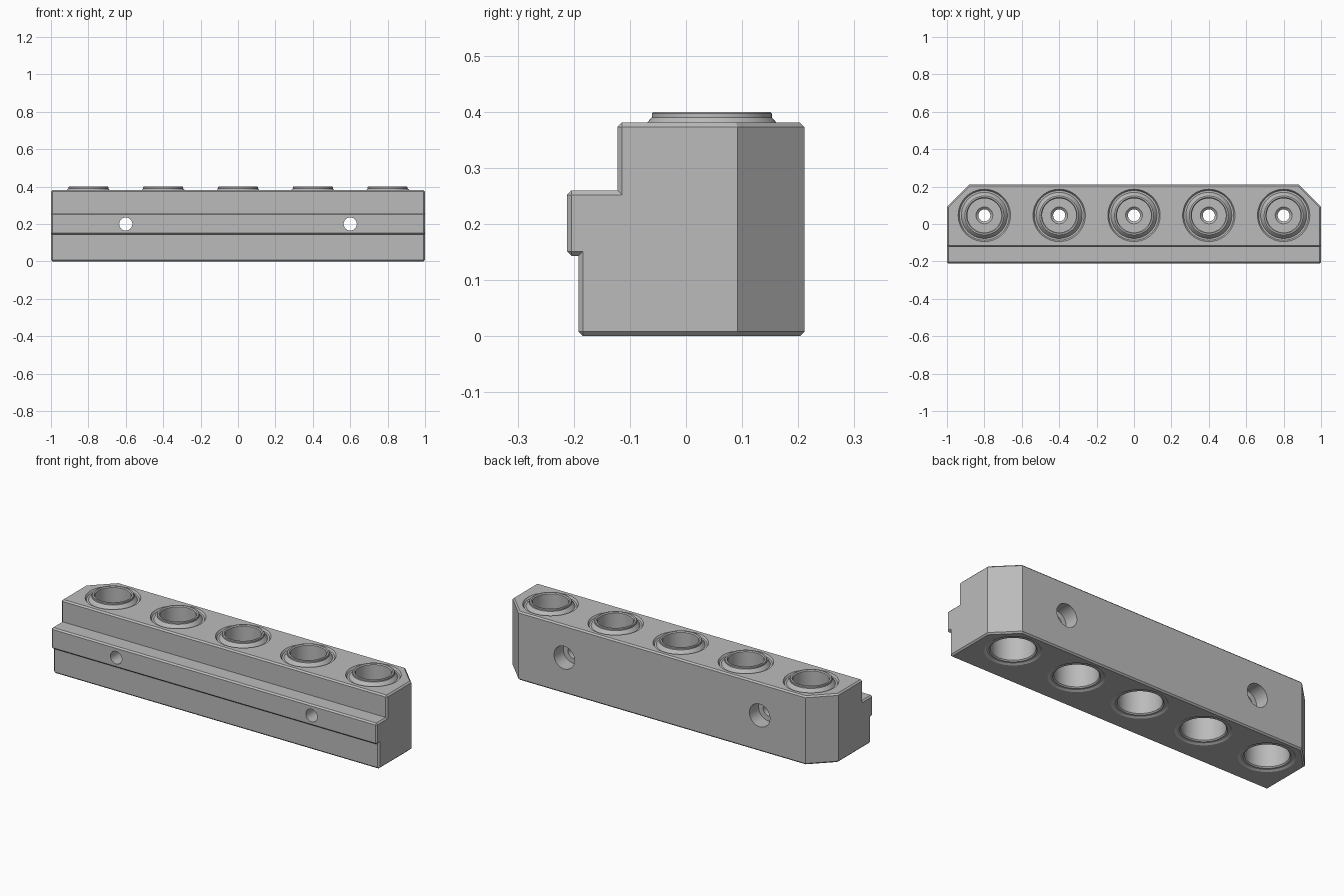
import bpy, bmesh, math
from mathutils import Matrix, Vector

if "Cube" in bpy.data.objects:
    bpy.data.objects.remove(bpy.data.objects["Cube"])

steel = bpy.data.materials.new("grey steel")
steel.use_nodes = True
steel.diffuse_color = (0.5, 0.5, 0.5, 1)
steel.node_tree.nodes["Principled BSDF"].inputs["Base Color"].default_value = (0.5, 0.5, 0.5, 1)


def finish(name, bm):
    """Turn a bmesh into a coloured scene object."""
    bmesh.ops.recalc_face_normals(bm, faces=bm.faces)
    mesh = bpy.data.meshes.new(name)
    bm.to_mesh(mesh)
    bm.free()
    mesh.materials.append(steel)
    obj = bpy.data.objects.new(name, mesh)
    bpy.context.collection.objects.link(obj)
    return obj


def activate(obj):
    bpy.ops.object.select_all(action='DESELECT')
    obj.select_set(True)
    bpy.context.view_layer.objects.active = obj


def lathe(name, profile, place, closed=False, steps=64):
    """Spin (radius, height) points around the local z axis."""
    bm = bmesh.new()
    verts = [bm.verts.new((r, 0, h)) for r, h in profile]
    pairs = list(zip(verts, verts[1:]))
    if closed:
        pairs.append((verts[-1], verts[0]))
    edges = [bm.edges.new(p) for p in pairs]
    bmesh.ops.spin(bm, geom=verts + edges, cent=(0, 0, 0), axis=(0, 0, 1),
                   angle=math.tau, steps=steps, use_merge=True)
    bmesh.ops.remove_doubles(bm, verts=bm.verts, dist=1e-5)
    bm.transform(place)
    return finish(name, bm)


def cut(target, cutter):
    mod = target.modifiers.new("cut", 'BOOLEAN')
    mod.operation = 'DIFFERENCE'
    mod.solver = 'EXACT'
    mod.object = cutter
    activate(target)
    bpy.ops.object.modifier_apply(modifier=mod.name)
    bpy.data.objects.remove(cutter)


# Stepped bar: extruded side profile with a lip along the front
side = [(-0.192, 0), (0.211, 0), (0.211, 0.381), (-0.122, 0.381),
        (-0.122, 0.26), (-0.212, 0.26), (-0.212, 0.143), (-0.192, 0.143)]
bm = bmesh.new()
face = bm.faces.new([bm.verts.new((-1, y, z)) for y, z in side])
ext = bmesh.ops.extrude_face_region(bm, geom=[face])
bmesh.ops.translate(bm, vec=(2, 0, 0),
                    verts=[v for v in ext["geom"] if isinstance(v, bmesh.types.BMVert)])

# Slice off the two rear corners
for s in (-1, 1):
    res = bmesh.ops.bisect_plane(bm, geom=bm.verts[:] + bm.edges[:] + bm.faces[:],
                                 plane_co=(s, 0.092, 0), plane_no=Vector((s, 1, 0)),
                                 clear_outer=True)
    rim = [e for e in res["geom_cut"] if isinstance(e, bmesh.types.BMEdge)]
    bmesh.ops.contextual_create(bm, geom=rim)
bmesh.ops.recalc_face_normals(bm, faces=bm.faces)

# Small chamfer on every outward right-angled edge
sharp = [e for e in bm.edges if e.calc_face_angle_signed(0) > math.radians(60)]
bmesh.ops.bevel(bm, geom=sharp, offset=0.008, segments=1, affect='EDGES',
                offset_type='OFFSET', clamp_overlap=True)
bar = finish("stepped_bar", bm)

# Counterbored cross holes, running from the back to the front
for x in (-0.6, 0.6):
    place = Matrix.Translation((x, 0, 0.2)) @ Matrix.Rotation(math.radians(-90), 4, 'X')
    cut(bar, lathe("screw_cutter", [(0, -0.3), (0.035, -0.3), (0.035, 0.13),
                                    (0.063, 0.13), (0.063, 0.3), (0, 0.3)], place, steps=48))

# Five upright bushings, each seated in a round pocket
rings = [(0.14, 0.381), (0.133, 0.37), (0.123, 0.37), (0.115, 0.381), (0.107, 0.39),
         (0.107, 0.397), (0.104, 0.4), (0.096, 0.4), (0.091, 0.395), (0.091, 0.24),
         (0.045, 0.24), (0.032, 0.228), (0.032, 0.16), (0.11, 0.16), (0.11, 0.012),
         (0.116, 0.006), (0.13, 0.006), (0.14, 0)]
for i in range(5):
    place = Matrix.Translation((-0.8 + 0.4 * i, 0.046, 0))
    cut(bar, lathe("pocket_cutter", [(0, -0.1), (0.14, -0.1), (0.14, 0.5), (0, 0.5)], place))
    bushing = lathe(f"bushing_{i + 1}", rings, place, closed=True)
    activate(bushing)
    bpy.ops.object.shade_smooth_by_angle(angle=math.radians(25))

activate(bar)
bpy.ops.object.shade_smooth_by_angle(angle=math.radians(20))
